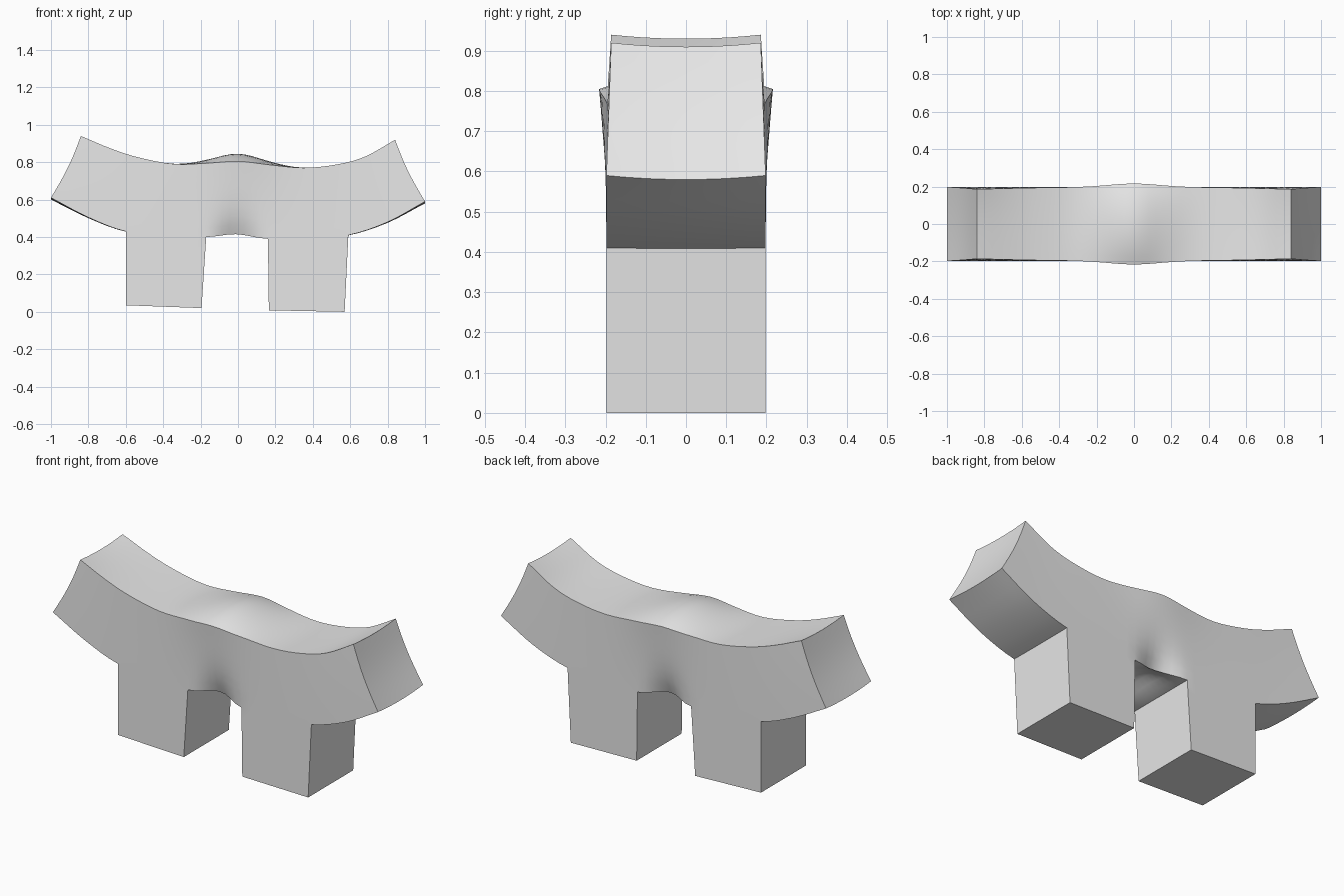
import bpy, bmesh, math
from mathutils import Vector

cube = bpy.data.objects.get("Cube")
if cube:
    bpy.data.objects.remove(cube)

# Spine of the curved body: matching top and bottom points (x, z), end to end
TOP = [(-.84, .94), (-.68, .873), (-.53, .825), (-.34, .79), (-.16, .795), (0, .805),
       (.16, .787), (.35, .77), (.53, .788), (.68, .83), (.84, .92)]
BOTTOM = [(-1, .61), (-.8, .505), (-.6, .43), (-.38, .41), (-.17, .40), (-.01, .415),
          (.16, .39), (.38, .395), (.59, .41), (.8, .48), (1, .59)]
# Each leg: first and last spine point, then its two foot corners
LEGS = [(2, 4, (-.6, .035), (-.195, .02)), (6, 8, (.165, .008), (.57, 0))]
STEP, ROWS, LEG_ROWS, DEEP = 4, 8, 6, 10
COLS = (len(TOP) - 1) * STEP


def smooth_points(points):
    """Catmull-Rom curve through the points, STEP samples per span."""
    p = [Vector(q) for q in points]
    p = [2 * p[0] - p[1]] + p + [2 * p[-1] - p[-2]]
    out = []
    for n in range(COLS + 1):
        i = min(n // STEP, len(points) - 2)
        t = n / STEP - i
        a, b, c, d = p[i:i + 4]
        out.append(.5 * (2 * b + (c - a) * t + (2 * a - 5 * b + 4 * c - d) * t ** 2
                         + (3 * b - a - 3 * c + d) * t ** 3))
    return out


top, bottom = smooth_points(TOP), smooth_points(BOTTOM)


def leg_at(col):
    for leg in LEGS:
        if leg[0] * STEP <= col <= leg[1] * STEP:
            return leg


def filled(i, j, k):
    """Is this cell inside the body (j >= 0) or a leg (j < 0)?"""
    if not (0 <= i < COLS and -LEG_ROWS <= j < ROWS and 0 <= k < DEEP):
        return False
    return j >= 0 or (leg_at(i) is not None and leg_at(i + 1) is not None)


def position(i, j, k):
    w = 2 * k / DEEP - 1
    mid = 1 - w * w
    if j < 0:
        a, b, f0, f1 = leg_at(i)
        foot = Vector(f0).lerp(Vector(f1), (i / STEP - a) / (b - a))
        x, z = bottom[i].lerp(foot, -j / LEG_ROWS)
        return Vector((x, .198 * w, z))
    t = j / ROWS
    x, z = bottom[i].lerp(top[i], t)
    end = abs(2 * i / COLS - 1)
    # ends bow slightly inward and narrow toward the top
    x -= math.copysign(.012 * math.sin(math.pi * t) * end ** 4, x)
    half = .198 - .012 * t * end ** 2
    z -= .01 * mid * end ** 4
    # swelling on the crown, pinch and hollow over the arch
    swell = math.exp(-(x / .19) ** 2)
    arch = math.cos(min(abs(x) / .17, 1) * math.pi / 2) ** 2
    half += .018 * swell * t ** 2 - .05 * arch * (1 - t) ** 4
    z += mid * (.04 * swell * t ** 2 + .05 * arch * (1 - t) ** 4)
    return Vector((x, half * w, z))


# Skin every outer side of the filled cells
bm = bmesh.new()
verts = {}


def vert(key):
    if key not in verts:
        verts[key] = bm.verts.new(position(*key))
    return verts[key]


for i in range(COLS):
    for j in range(-LEG_ROWS, ROWS):
        for k in range(DEEP):
            if not filled(i, j, k):
                continue
            for axis in range(3):
                for side in (0, 1):
                    cell = [i, j, k]
                    cell[axis] += 2 * side - 1
                    if filled(*cell):
                        continue
                    u, v = (axis + 1) % 3, (axis + 2) % 3
                    ring = []
                    for du, dv in ((0, 0), (1, 0), (1, 1), (0, 1)):
                        key = [i, j, k]
                        key[axis] += side
                        key[u] += du
                        key[v] += dv
                        ring.append(vert(tuple(key)))
                    bm.faces.new(ring)
bmesh.ops.recalc_face_normals(bm, faces=bm.faces[:])

mesh = bpy.data.meshes.new("curved_two_legged_block")
bm.to_mesh(mesh)
bm.free()
block = bpy.data.objects.new("curved_two_legged_block", mesh)
bpy.context.collection.objects.link(block)

# Plain grey finish
grey = bpy.data.materials.new("light_grey")
grey.use_nodes = True
grey.diffuse_color = (.8, .8, .8, 1)
grey.node_tree.nodes["Principled BSDF"].inputs["Base Color"].default_value = (.8, .8, .8, 1)
mesh.materials.append(grey)

bpy.ops.object.select_all(action='DESELECT')
block.select_set(True)
bpy.context.view_layer.objects.active = block
bpy.ops.object.shade_smooth_by_angle(angle=math.radians(38))
